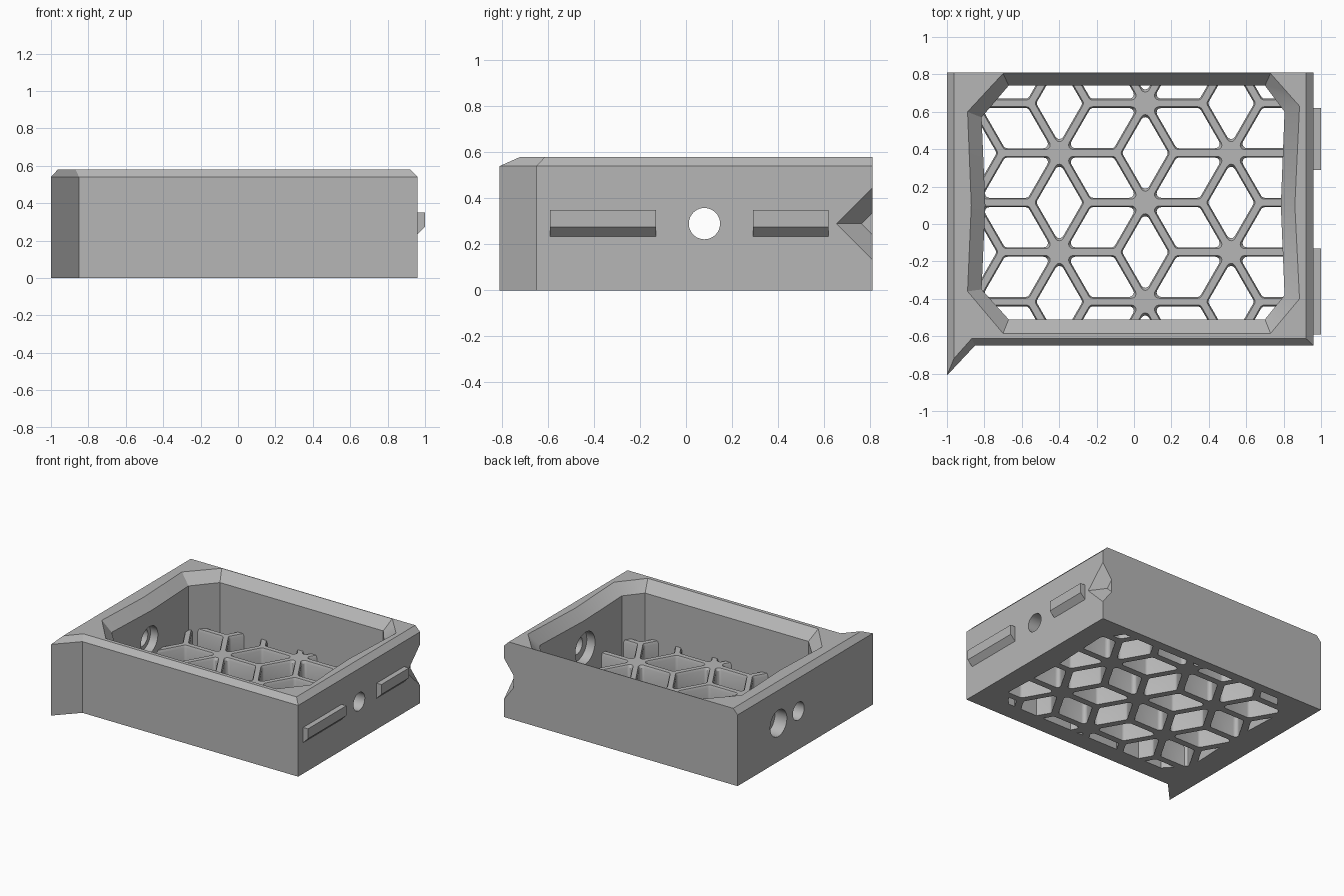
import bpy, bmesh
from math import cos, sin, radians, hypot, sqrt
from mathutils import Matrix, Vector

cube = bpy.data.objects.get("Cube")
if cube:
    bpy.data.objects.remove(cube, do_unlink=True)

grey = bpy.data.materials.new("plain_grey")
grey.use_nodes = True
tone = (0.47, 0.47, 0.47, 1)
grey.diffuse_color = tone
grey.node_tree.nodes["Principled BSDF"].inputs["Base Color"].default_value = tone


def finish(name, bm):
    bmesh.ops.recalc_face_normals(bm, faces=bm.faces)
    mesh = bpy.data.meshes.new(name)
    bm.to_mesh(mesh)
    bm.free()
    mesh.materials.append(grey)
    obj = bpy.data.objects.new(name, mesh)
    bpy.context.scene.collection.objects.link(obj)
    return obj


def add_loft(bm, layers):
    """Join (outline, z) layers that have matching point counts."""
    rings = [[bm.verts.new((x, y, z)) for x, y in pts] for pts, z in layers]
    n = len(rings[0])
    for low, high in zip(rings, rings[1:]):
        for i in range(n):
            j = (i + 1) % n
            bm.faces.new((low[i], low[j], high[j], high[i]))
    bm.faces.new(rings[0][::-1])
    bm.faces.new(rings[-1])


def loft(name, layers):
    bm = bmesh.new()
    add_loft(bm, layers)
    return finish(name, bm)


def x_cone(name, x0, x1, y, z, r0, r1, sides):
    """Frustum along x, with a corner pointing along y."""
    bm = bmesh.new()
    bmesh.ops.create_cone(bm, cap_ends=True, segments=sides, radius1=r0, radius2=r1,
                          depth=x1 - x0)
    place = Matrix.Translation(((x0 + x1) / 2, y, z)) @ Matrix.Rotation(radians(90), 4, 'Y')
    bmesh.ops.transform(bm, matrix=place, verts=bm.verts)
    return finish(name, bm)


def cut(obj, cutter):
    cutter.hide_render = True
    mod = obj.modifiers.new("cut", 'BOOLEAN')
    mod.operation = 'DIFFERENCE'
    mod.solver = 'EXACT'
    mod.object = cutter
    bpy.context.view_layer.objects.active = obj
    bpy.ops.object.modifier_apply(modifier=mod.name)
    bpy.data.objects.remove(cutter, do_unlink=True)


# Body with chamfered top edge and flared front corner
foot = [(-1, -.81), (-.85, -.65), (.96, -.65), (.96, .81), (-1, .81)]
crown = [(-.963, -.72), (-.868, -.613), (.92, -.613), (.92, .81), (-.963, .81)]
body = loft("tray_body", [(foot, 0), (foot, .54), (crown, .58)])

# Cavity with a sloped funnel rim
inner = [(-.67, -.51), (.70, -.51), (.805, -.38), (.785, .10), (.805, .60),
         (.70, .74), (-.67, .74), (-.815, .57), (-.795, .10), (-.815, -.35)]
rim = [(-.70, -.585), (.73, -.585), (.885, -.40), (.86, .10), (.885, .63),
       (.73, .805), (-.70, .805), (-.89, .60), (-.87, .10), (-.89, -.36)]
cut(body, loft("cavity_cutter", [(inner, -.1), (inner, .505), (rim, .58), (rim, .7)]))

# Cross hole, counterbores and outer recess
HOLE_Y, HOLE_Z = .08, .29
cut(body, x_cone("hole_cutter", -1.2, 1.2, HOLE_Y, HOLE_Z, .068, .068, 40))
cut(body, x_cone("left_counterbore_cutter", .5, .86, HOLE_Y, HOLE_Z, .12, .12, 40))
cut(body, x_cone("right_counterbore_cutter", -.86, -.5, HOLE_Y, HOLE_Z, .10, .10, 40))
cut(body, x_cone("recess_cutter", -1.1, -.9, .32, HOLE_Z, .10, .10, 40))

# Pyramid notch in the rear left corner
cut(body, x_cone("notch_cutter", .88, .98, .81, HOLE_Z, .048, .183, 4))

# Side rails with sloped undersides
for name, y0, y1 in (("front_rail", -.59, -.13), ("rear_rail", .29, .62)):
    bm = bmesh.new()
    profile = [(.95, .235), (.96, .235), (1, .275), (1, .35), (.95, .35)]
    ends = [[bm.verts.new((x, y, z)) for x, z in profile] for y in (y0, y1)]
    n = len(profile)
    for i in range(n):
        j = (i + 1) % n
        bm.faces.new((ends[0][i], ends[0][j], ends[1][j], ends[1][i]))
    for end in ends:
        bm.faces.new(end)
    finish(name, bm)

# Floor lattice of rounded rhombus cells
PITCH = .53
LONG, SHORT = PITCH / 2, PITCH / 2 / sqrt(3)
INRADIUS = LONG * SHORT / hypot(LONG, SHORT)
THICK = .17


def cell_outline(centre, angle, wall, radius=.024, steps=4):
    shrink = 1 - (wall + radius) / INRADIUS
    corners = [(LONG, 0, -60, 60), (0, SHORT, 60, 120),
               (-LONG, 0, 120, 240), (0, -SHORT, 240, 300)]
    turn = Matrix.Rotation(radians(angle), 2)
    pts = []
    for x, y, a0, a1 in corners:
        for k in range(steps + 1):
            a = radians(a0 + (a1 - a0) * k / steps)
            p = Vector((x * shrink + radius * cos(a), y * shrink + radius * sin(a)))
            pts.append(tuple(turn @ p + centre))
    return pts


floor = loft("floor_lattice", [(inner, 0), (inner, THICK)])
bm = bmesh.new()
for col in range(-3, 4):
    for row in range(-3, 4):
        hub = Vector((.06 + col * PITCH * sqrt(3) / 2,
                      .115 + (row + (col % 2) / 2) * PITCH))
        for angle in (30, 90, 150):
            a = radians(angle)
            c = hub + Vector((cos(a), sin(a))) * LONG
            if abs(c.x) > 1.1 or abs(c.y) > 1.05:
                continue
            narrow = cell_outline(c, angle, .025)
            wide = cell_outline(c, angle, .018)
            add_loft(bm, [(narrow, -.05), (narrow, THICK - .018),
                          (wide, THICK), (wide, THICK + .05)])
cut(floor, finish("cell_cutter", bm))

# Smooth the round holes and cell corners, keep edges sharp
for obj in (body, floor):
    bpy.ops.object.select_all(action='DESELECT')
    obj.select_set(True)
    bpy.context.view_layer.objects.active = obj
    bpy.ops.object.shade_smooth_by_angle(angle=radians(31))
